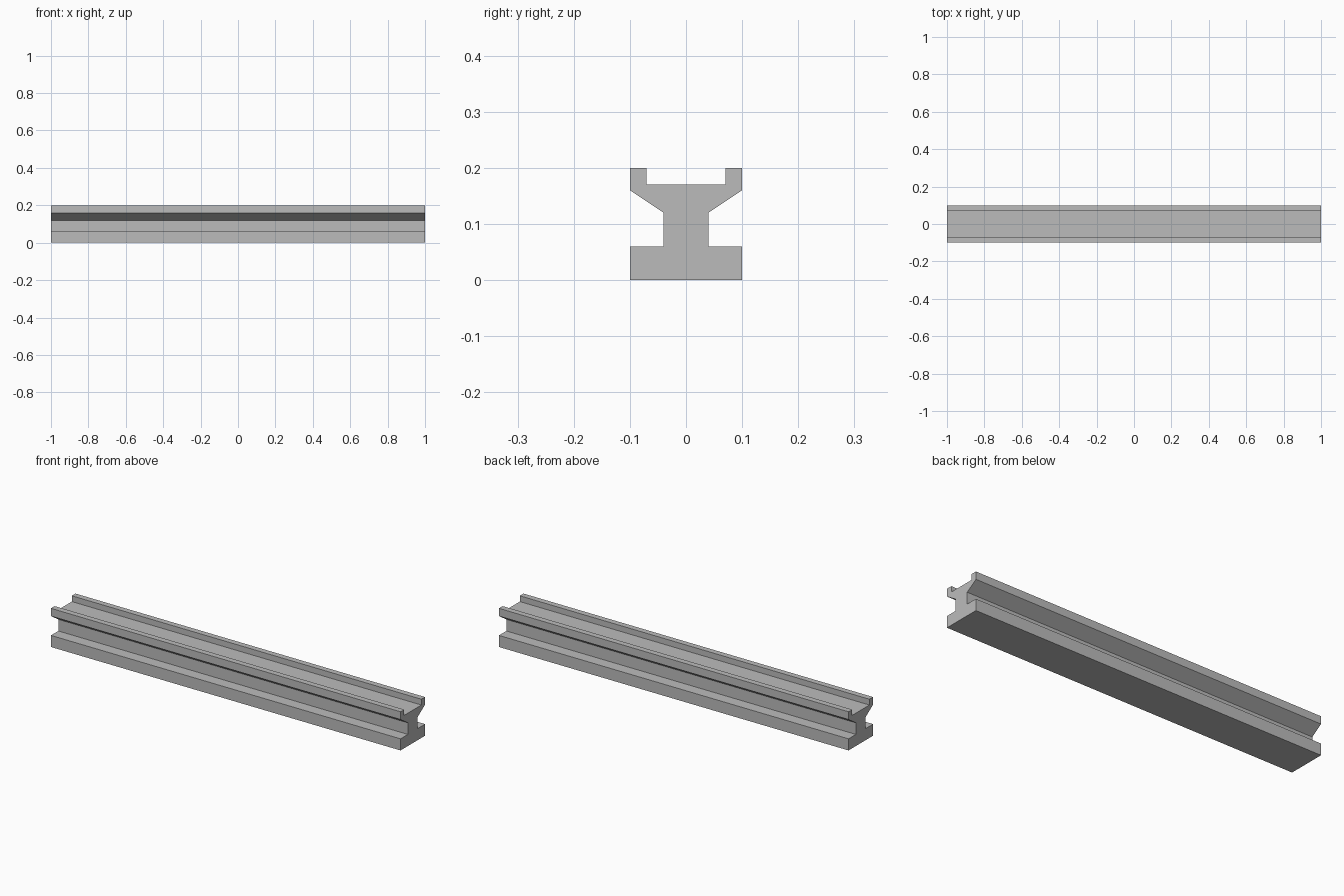
import bpy
import bmesh
from mathutils import Vector

cube = bpy.data.objects.get("Cube")
if cube:
    bpy.data.objects.remove(cube, do_unlink=True)

LENGTH = 2.0

# Single concrete grey
grey = bpy.data.materials.new("plain_grey")
grey.use_nodes = True
colour = (0.5, 0.5, 0.5, 1.0)
grey.diffuse_color = colour
grey.node_tree.nodes["Principled BSDF"].inputs["Base Color"].default_value = colour

# Half cross-section (y, z): foot, web, flared head, raised lip, channel floor
half = [(0.10, 0.0), (0.10, 0.06), (0.04, 0.06), (0.04, 0.12),
        (0.10, 0.16), (0.10, 0.20), (0.07, 0.20), (0.07, 0.17)]
profile = half + [(-y, z) for y, z in reversed(half)]

# Sweep the profile along x
bm = bmesh.new()
end = bm.faces.new([bm.verts.new((-LENGTH / 2, y, z)) for y, z in profile])
swept = bmesh.ops.extrude_face_region(bm, geom=[end], use_keep_orig=True)
verts = [g for g in swept["geom"] if isinstance(g, bmesh.types.BMVert)]
bmesh.ops.translate(bm, verts=verts, vec=Vector((LENGTH, 0, 0)))
bmesh.ops.recalc_face_normals(bm, faces=bm.faces[:])

mesh = bpy.data.meshes.new("channel_beam")
bm.to_mesh(mesh)
bm.free()
mesh.materials.append(grey)
beam = bpy.data.objects.new("channel_beam", mesh)
bpy.context.collection.objects.link(beam)
